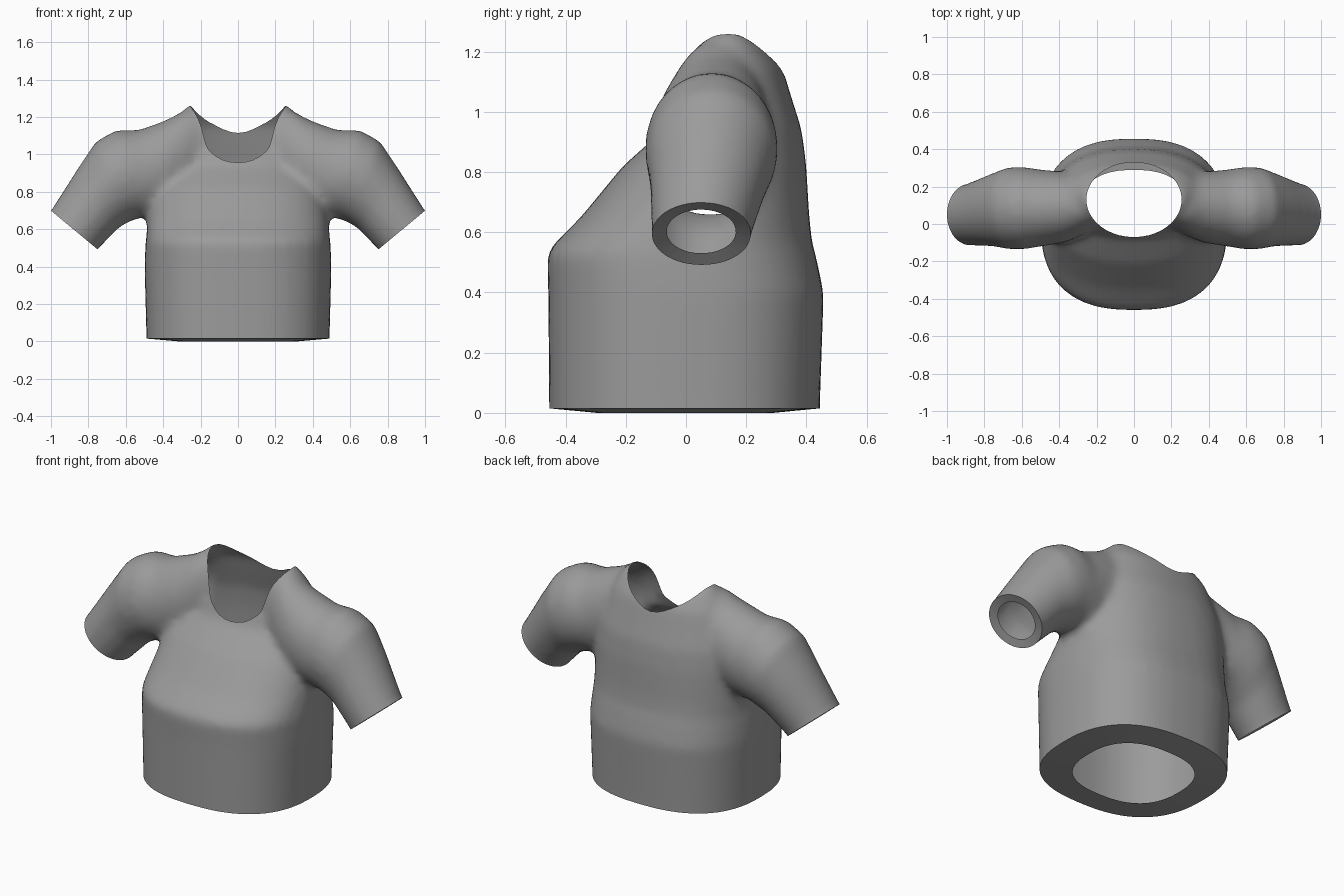
import bpy, bmesh
from math import sin, cos, pi, copysign
from mathutils import Vector

cube = bpy.data.objects.get("Cube")
if cube:
    bpy.data.objects.remove(cube, do_unlink=True)

cloth = bpy.data.materials.new("grey cloth")
cloth.use_nodes = True
GREY = (0.33, 0.33, 0.33, 1)
cloth.diffuse_color = GREY
cloth.node_tree.nodes["Principled BSDF"].inputs["Base Color"].default_value = GREY

SIDES = 40


def loft(bm, rings):
    """Skin closed rings of points and cap both ends."""
    loops = [[bm.verts.new(p) for p in ring] for ring in rings]
    for a, b in zip(loops, loops[1:]):
        for i in range(SIDES):
            j = (i + 1) % SIDES
            bm.faces.new((a[i], a[j], b[j], b[i]))
    bm.faces.new(loops[0][::-1])
    bm.faces.new(loops[-1])


def oval(centre, u, v, power=2.0):
    """Superellipse ring spanned by half axes u and v."""
    pts = []
    for i in range(SIDES):
        c, s = cos(2 * pi * i / SIDES), sin(2 * pi * i / SIDES)
        c = copysign(abs(c) ** (2 / power), c)
        s = copysign(abs(s) ** (2 / power), s)
        pts.append(centre + u * c + v * s)
    return pts


def body_ring(z, half, front, back, power):
    return oval(Vector((0, (front + back) / 2, z)), Vector((half, 0, 0)),
                Vector((0, (back - front) / 2, 0)), power)


def sleeve_ring(side, ux, uz, lx, lz, y, depth):
    up, low = Vector((side * ux, y, uz)), Vector((side * lx, y, lz))
    return oval((up + low) / 2, (up - low) / 2, Vector((0, depth, 0)))


# Torso: height, half width, front, back, squareness
torso = [(-0.15, .49, -.455, .445, 2.5), (0.02, .49, -.455, .445, 2.5),
         (0.4, .50, -.458, .458, 2.5), (0.53, .495, -.462, .43, 2.5),
         (0.56, .49, -.44, .42, 2.5), (0.65, .485, -.35, .41, 2.4),
         (0.82, .46, -.21, .40, 2.3), (0.94, .42, -.075, .385, 2.2),
         (1.05, .38, -.03, .35, 2.2), (1.15, .345, -.01, .32, 2.2),
         (1.22, .305, .02, .27, 2.2), (1.265, .27, .05, .22, 2.2)]
# Sleeve: upper point x z, lower point x z, centre y, half depth
sleeve = [(.2, 1.25, .2, .75, .10, .12), (.29, 1.235, .28, .70, .095, .16),
          (.38, 1.185, .36, .68, .09, .19),
          (.53, 1.13, .46, .66, .085, .205), (.65, 1.13, .52, .66, .085, .22),
          (.76, 1.07, .57, .645, .085, .22), (.86, .92, .635, .61, .075, .195),
          (1.0, .70, .75, .49, .05, .165), (1.08, .604, .83, .394, .05, .165)]

bm = bmesh.new()
loft(bm, [body_ring(*r) for r in torso])
for side in (1, -1):
    loft(bm, [sleeve_ring(side, *r) for r in sleeve])
bmesh.ops.recalc_face_normals(bm, faces=bm.faces)
mesh = bpy.data.meshes.new("shirt")
bm.to_mesh(mesh)
bm.free()
shirt = bpy.data.objects.new("shirt", mesh)
bpy.context.collection.objects.link(shirt)

# Neck cutter
NECK, NECK_X, NECK_Y = Vector((0, .13, 0)), .255, .2
bm = bmesh.new()
loft(bm, [oval(NECK + Vector((0, 0, z)), Vector((NECK_X, 0, 0)), Vector((0, NECK_Y, 0)))
          for z in (.8, 1.5)])
bmesh.ops.recalc_face_normals(bm, faces=bm.faces)
cut_mesh = bpy.data.meshes.new("neck_cutter")
bm.to_mesh(cut_mesh)
bm.free()
cutter = bpy.data.objects.new("neck_cutter", cut_mesh)
bpy.context.collection.objects.link(cutter)
cutter.hide_render = True

# Blend torso and sleeves, then cut the neckline
remesh = shirt.modifiers.new("blend", 'REMESH')
remesh.mode = 'VOXEL'
remesh.voxel_size = 0.022
soften = shirt.modifiers.new("soften", 'SMOOTH')
soften.factor = 0.5
soften.iterations = 10
neckline = shirt.modifiers.new("neckline", 'BOOLEAN')
neckline.operation = 'DIFFERENCE'
neckline.solver = 'EXACT'
neckline.object = cutter
graph = bpy.context.evaluated_depsgraph_get()
blended = bpy.data.meshes.new_from_object(shirt.evaluated_get(graph))
shirt.modifiers.clear()
shirt.data = blended
bpy.data.objects.remove(cutter, do_unlink=True)

# Open the neck by removing the walls left by the cutter
bm = bmesh.new()
bm.from_mesh(blended)


def in_neck(p):
    return p.z > .79 and ((p.x / NECK_X) ** 2 + ((p.y - NECK.y) / NECK_Y) ** 2) < 1.002


walls = [f for f in bm.faces if all(in_neck(v.co) for v in f.verts)]
bmesh.ops.delete(bm, geom=walls, context='FACES')


def hem(point, normal, scale, lift, belongs):
    """Trim one part of the cloth at a plane and turn the edge inwards."""
    point, normal = Vector(point), Vector(normal).normalized()
    faces = [f for f in bm.faces if all(belongs(v.co) for v in f.verts)]
    edges = {e for f in faces for e in f.edges}
    verts = {v for f in faces for v in f.verts}
    cut = bmesh.ops.bisect_plane(bm, geom=list(verts) + list(edges) + faces,
                                 plane_co=point, plane_no=normal, clear_outer=True)
    rim = [e for e in cut["geom_cut"] if isinstance(e, bmesh.types.BMEdge)]
    grown = bmesh.ops.extrude_edge_only(bm, edges=rim)["geom"]
    for v in grown:
        if isinstance(v, bmesh.types.BMVert):
            v.co = point + (v.co - point) * scale + normal * lift


hem((0, 0, .015), (0, 0, -1), .65, .015, lambda p: p.z < .3)
for side in (1, -1):
    hem((side * .875, .05, .595), (side * .64, 0, -.77), .7, -.01,
        lambda p: p.x * side > .6)
bmesh.ops.recalc_face_normals(bm, faces=bm.faces)
bm.to_mesh(blended)
bm.free()

blended.materials.clear()
blended.materials.append(cloth)
bpy.context.view_layer.objects.active = shirt
shirt.select_set(True)
bpy.ops.object.shade_smooth_by_angle(angle=0.7)
